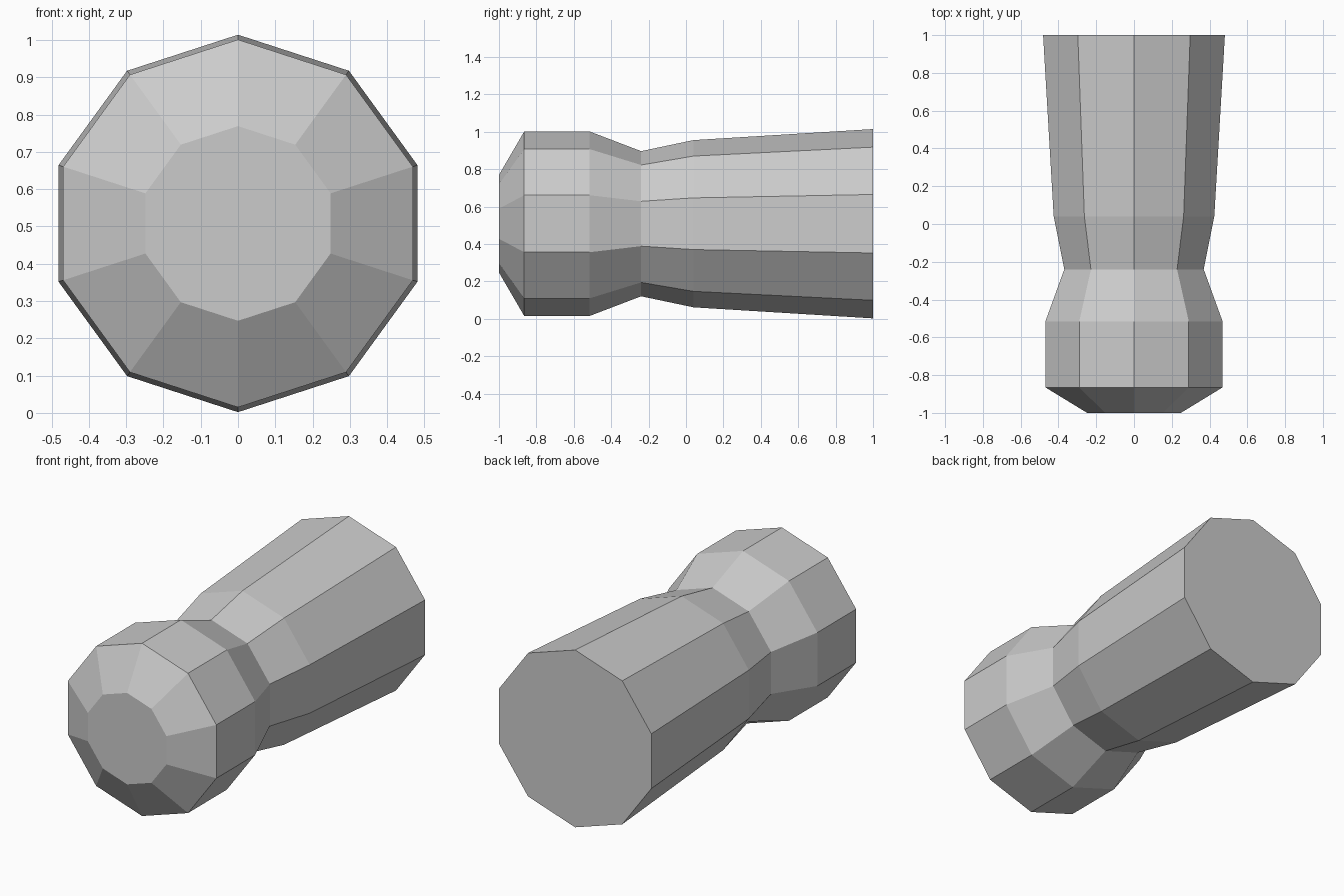
import bpy, bmesh
from math import sin, cos, pi

if "Cube" in bpy.data.objects:
    bpy.data.objects.remove(bpy.data.objects["Cube"])

SIDES = 10
CENTER_Z = 0.508


def lathe(name, profile, cap_start=False, cap_end=False):
    """Ten-sided solid along y from (y, radius) pairs, a corner pointing up."""
    bm = bmesh.new()
    rings = []
    for y, r in profile:
        rings.append([bm.verts.new((r * sin(2 * pi * i / SIDES), y,
                                    CENTER_Z + r * cos(2 * pi * i / SIDES)))
                      for i in range(SIDES)])
    for a, b in zip(rings, rings[1:]):
        for i in range(SIDES):
            j = (i + 1) % SIDES
            bm.faces.new((a[i], a[j], b[j], b[i]))
    if cap_start:
        bm.faces.new(rings[0])
    if cap_end:
        bm.faces.new(rings[-1])
    bmesh.ops.recalc_face_normals(bm, faces=bm.faces)
    mesh = bpy.data.meshes.new(name)
    bm.to_mesh(mesh)
    bm.free()
    obj = bpy.data.objects.new(name, mesh)
    bpy.context.collection.objects.link(obj)
    return obj


# Bevelled front knob, narrowing to the waist
lathe("front_knob", [(-1.0, 0.261), (-0.865, 0.493), (-0.515, 0.493), (-0.24, 0.388)],
      cap_start=True)

# Rear body, flaring from the waist to the flat back
lathe("rear_body", [(-0.24, 0.388), (0.04, 0.447), (1.0, 0.506)], cap_end=True)
